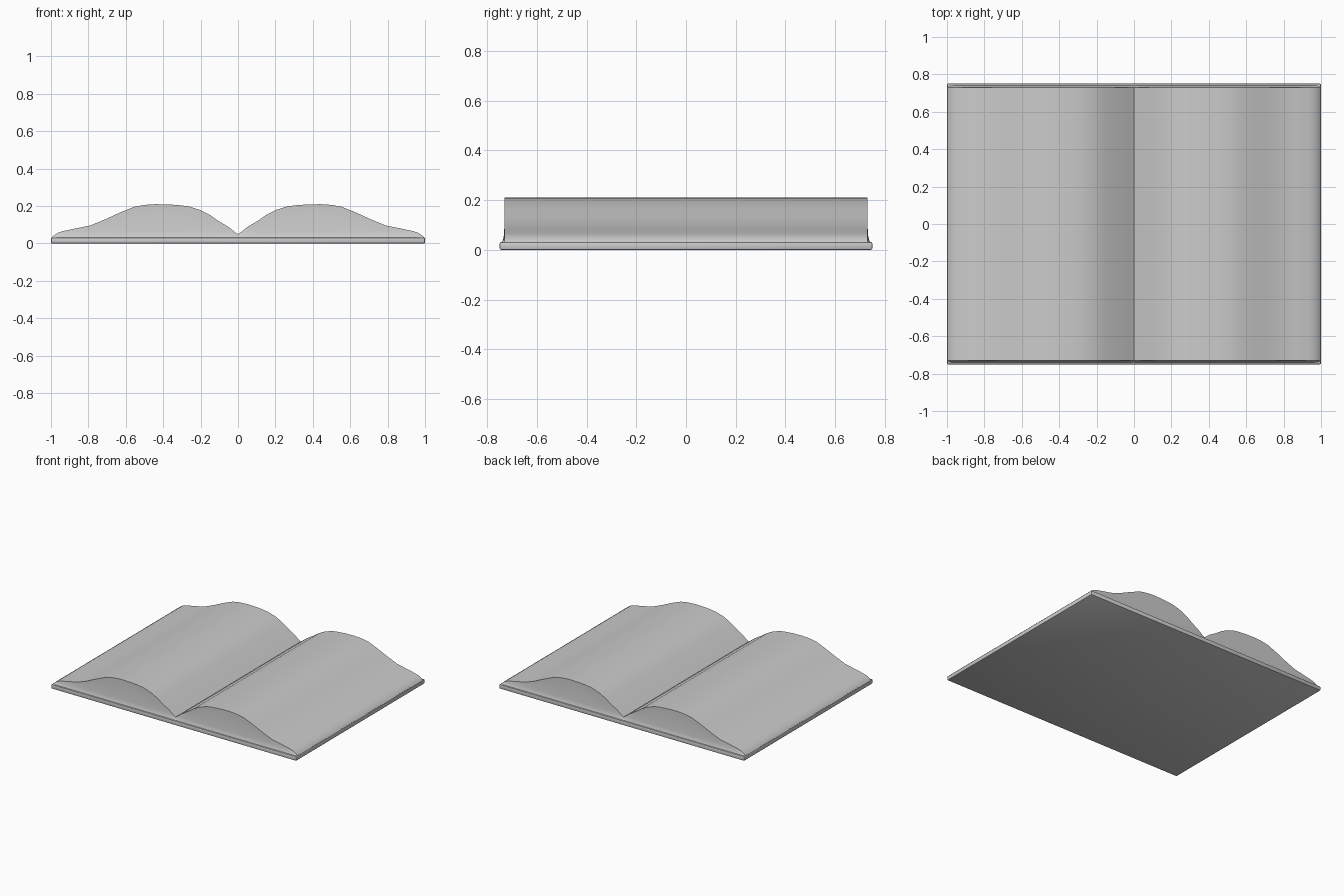
import bpy, bmesh

if "Cube" in bpy.data.objects:
    bpy.data.objects.remove(bpy.data.objects["Cube"])


def make_object(name, bm, angle):
    bmesh.ops.recalc_face_normals(bm, faces=bm.faces[:])
    mesh = bpy.data.meshes.new(name)
    bm.to_mesh(mesh)
    bm.free()
    obj = bpy.data.objects.new(name, mesh)
    bpy.context.collection.objects.link(obj)
    bpy.ops.object.select_all(action='DESELECT')
    obj.select_set(True)
    bpy.context.view_layer.objects.active = obj
    bpy.ops.object.shade_smooth_by_angle(angle=angle)
    return obj


# Cover: thin slab with softened edges
bm = bmesh.new()
bmesh.ops.create_cube(bm, size=1)
for v in bm.verts:
    v.co.x *= 2.0
    v.co.y *= 1.5
    v.co.z = (v.co.z + 0.5) * 0.032
bmesh.ops.bevel(bm, geom=bm.edges[:], offset=0.006, segments=2,
                profile=0.5, affect='EDGES')
make_object("cover", bm, 0.6)

# Pages: half profile of the open leaves, mirrored about the gutter
half = [(0.0, 0.05), (0.015, 0.06), (0.05, 0.088), (0.107, 0.122), (0.15, 0.152),
        (0.2, 0.178), (0.26, 0.197), (0.31, 0.204), (0.36, 0.208), (0.44, 0.210),
        (0.5, 0.206), (0.555, 0.196), (0.63, 0.166), (0.71, 0.129), (0.79, 0.096),
        (0.87, 0.08), (0.94, 0.065), (0.965, 0.056), (0.985, 0.043), (0.995, 0.032)]
profile = [(-x, z) for x, z in reversed(half[1:])] + half

# Each column wraps over the page block, flaring out slightly at the foot
bm = bmesh.new()
columns = []
for x, z in profile:
    h = z - 0.028
    side = [(0.742, 0.028), (0.737, 0.028 + min(0.012, h * 0.3)),
            (0.732, 0.028 + min(0.035, h * 0.7)), (0.73, z)]
    ring = [(-y, zz) for y, zz in side] + [(y, zz) for y, zz in reversed(side)]
    columns.append([bm.verts.new((x, y, zz)) for y, zz in ring])
for a, b in zip(columns, columns[1:]):
    for i in range(len(a)):
        j = (i + 1) % len(a)
        bm.faces.new((a[i], a[j], b[j], b[i]))
for end in (columns[0], columns[-1]):
    bm.faces.new(end)
make_object("pages", bm, 0.7)
